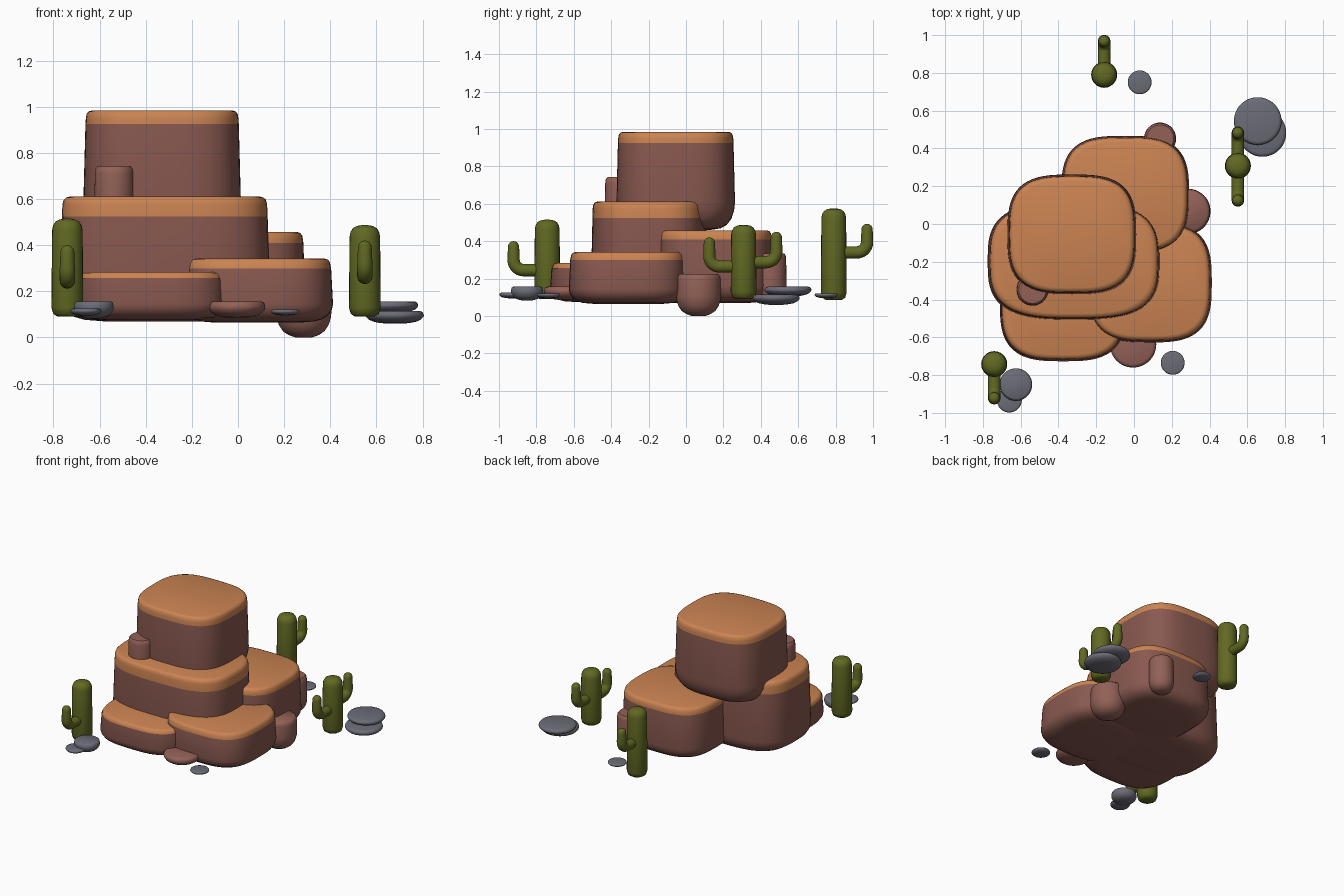
import bpy, bmesh
from math import sin, cos, pi, copysign
from mathutils import Vector

if "Cube" in bpy.data.objects:
    bpy.data.objects.remove(bpy.data.objects["Cube"])


def mat(name, rgb):
    m = bpy.data.materials.new(name)
    m.diffuse_color = (*rgb, 1)
    m.use_nodes = True
    m.node_tree.nodes["Principled BSDF"].inputs["Base Color"].default_value = m.diffuse_color
    return m


ROCK = mat("red_rock", (0.25, 0.10, 0.08))
BOULDER = mat("boulder_rock", (0.29, 0.12, 0.095))
SAND = mat("orange_sand", (0.60, 0.23, 0.085))
GREEN = mat("cactus_green", (0.12, 0.14, 0.016))
GREY = mat("grey_stone", (0.15, 0.15, 0.185))


def loft(name, rings, mats, cap_from=None):
    """Skin a list of rings, close both ends; faces from ring cap_from on get material 2."""
    bm = bmesh.new()
    rows = [[bm.verts.new(p) for p in r] for r in rings]
    n = len(rows[0])
    for k in range(len(rows) - 1):
        for i in range(n):
            j = (i + 1) % n
            f = bm.faces.new((rows[k][i], rows[k][j], rows[k + 1][j], rows[k + 1][i]))
            if cap_from is not None and k >= cap_from:
                f.material_index = 1
    bm.faces.new(rows[0][::-1])
    top = bm.faces.new(rows[-1])
    if cap_from is not None:
        top.material_index = 1
    bmesh.ops.recalc_face_normals(bm, faces=bm.faces)
    me = bpy.data.meshes.new(name)
    bm.to_mesh(me)
    bm.free()
    for m in mats:
        me.materials.append(m)
    ob = bpy.data.objects.new(name, me)
    bpy.context.collection.objects.link(ob)
    bpy.ops.object.select_all(action='DESELECT')
    ob.select_set(True)
    bpy.context.view_layer.objects.active = ob
    bpy.ops.object.shade_smooth_by_angle(angle=0.8)
    return ob


def ring(cx, cy, z, rx, ry, power=2.0, n=48):
    out = []
    for i in range(n):
        a = 2 * pi * i / n
        c, s = cos(a), sin(a)
        out.append((cx + rx * copysign(abs(c) ** (2 / power), c),
                    cy + ry * copysign(abs(s) ** (2 / power), s), z))
    return out


def tier(name, x0, x1, y0, y1, z0, z1, cap, r):
    """Rounded-square mesa block with a rounded underside and a sandy cap."""
    prof = [(0.58, z0), (0.76, z0 + 0.06 * r), (0.86, z0 + 0.18 * r), (0.94, z0 + 0.4 * r),
            (0.985, z0 + 0.7 * r), (1.0, z0 + r), (0.975, cap)]
    prof += [(0.97, z1 - 0.035), (0.96, z1 - 0.016), (0.935, z1 - 0.005), (0.89, z1)]
    cx, cy = (x0 + x1) / 2, (y0 + y1) / 2
    rings = [ring(cx, cy, z, s * (x1 - x0) / 2, s * (y1 - y0) / 2, 3.1, 64) for s, z in prof]
    loft(name, rings, [ROCK, SAND], 6)


def stone(name, x, y, r, z0, z1, m):
    """Round stone: flat top with soft rim, bowl-shaped underside."""
    h = z1 - z0
    b = min(r * 0.9, h * 0.65)
    t = min(0.03, h * 0.22)
    prof = [(0.3, z0), (0.55, z0 + 0.1 * b), (0.75, z0 + 0.25 * b), (0.9, z0 + 0.5 * b),
            (0.98, z0 + 0.8 * b), (1.0, z0 + b), (0.985, z1 - t), (0.95, z1 - 0.35 * t), (0.85, z1)]
    loft(name, [ring(x, y, z, s * r, s * r) for s, z in prof], [m])


def tube(name, x, path, radii, n=24):
    """Sweep a circle along a path in the y-z plane."""
    pts = [Vector((x, y, z)) for y, z in path]
    rings = []
    for i, p in enumerate(pts):
        d = (pts[min(i + 1, len(pts) - 1)] - pts[max(i - 1, 0)]).normalized()
        u = Vector((1, 0, 0))
        v = d.cross(u)
        rings.append([p + radii[i] * (cos(2 * pi * k / n) * u + sin(2 * pi * k / n) * v)
                      for k in range(n)])
    loft(name, rings, [GREEN])


def cactus(name, x, y, z0, z1, arms, r=0.069):
    t = 0.05
    prof = [(0.6, z0), (0.88, z0 + 0.012), (1, z0 + 0.04), (0.96, z1 - t), (0.9, z1 - 0.6 * t),
            (0.75, z1 - 0.26 * t), (0.5, z1 - 0.07 * t), (0.2, z1)]
    tube(name + "_trunk", x, [(y, z) for _, z in prof], [s * r for s, _ in prof])
    # arms reach sideways, bend through an elbow and rise to a rounded tip
    for i, (ay, az, top) in enumerate(arms):
        side = copysign(1, ay - y)
        e, a = 0.055, 0.033
        path, rad = [(y, az)], [a]
        for k in range(8):
            q = k / 7 * pi / 2
            path.append((ay - side * e * (1 - sin(q)), az + e * (1 - cos(q))))
            rad.append(a)
        for k in range(7):
            q = k / 6 * pi / 2 * 0.95
            path.append((ay, top - 0.03 + 0.03 * sin(q)))
            rad.append(0.03 * cos(q))
        tube(f"{name}_arm_{i + 1}", x, path, rad)


# mesa tiers
tier("top_tier", -0.67, 0.012, -0.372, 0.262, 0.46, 0.985, 0.925, 0.15)
tier("middle_tier", -0.775, 0.14, -0.508, 0.115, 0.07, 0.612, 0.525, 0.11)
tier("back_tier", -0.385, 0.292, -0.155, 0.467, 0.07, 0.458, 0.41, 0.09)
tier("front_right_tier", -0.245, 0.412, -0.627, 0.007, 0.065, 0.342, 0.30, 0.08)
tier("front_left_tier", -0.71, -0.04, -0.727, -0.10, 0.075, 0.284, 0.258, 0.07)

# boulders leaning on the mesa
for i, s in enumerate([(0.285, 0.067, 0.12, 0.0, 0.225), (0.138, 0.452, 0.085, 0.08, 0.335),
                       (-0.005, -0.637, 0.123, 0.085, 0.157), (-0.537, -0.348, 0.085, 0.5, 0.742)]):
    stone(f"boulder_{i + 1}", *s, BOULDER)

# flat grey stones
for i, s in enumerate([(0.655, 0.545, 0.126, 0.105, 0.157), (0.68, 0.482, 0.126, 0.06, 0.115),
                       (-0.625, -0.85, 0.086, 0.083, 0.157), (-0.66, -0.932, 0.066, 0.095, 0.125),
                       (0.205, -0.735, 0.063, 0.096, 0.121), (0.03, 0.75, 0.063, 0.096, 0.121)]):
    stone(f"grey_stone_{i + 1}", *s, GREY)

# cacti
cactus("left_cactus", -0.74, -0.742, 0.09, 0.515, [(-0.922, 0.245, 0.40)])
cactus("right_cactus", 0.55, 0.308, 0.09, 0.487, [(0.483, 0.288, 0.45), (0.125, 0.265, 0.42)])
cactus("back_cactus", -0.158, 0.79, 0.085, 0.575, [(0.968, 0.34, 0.493)])
